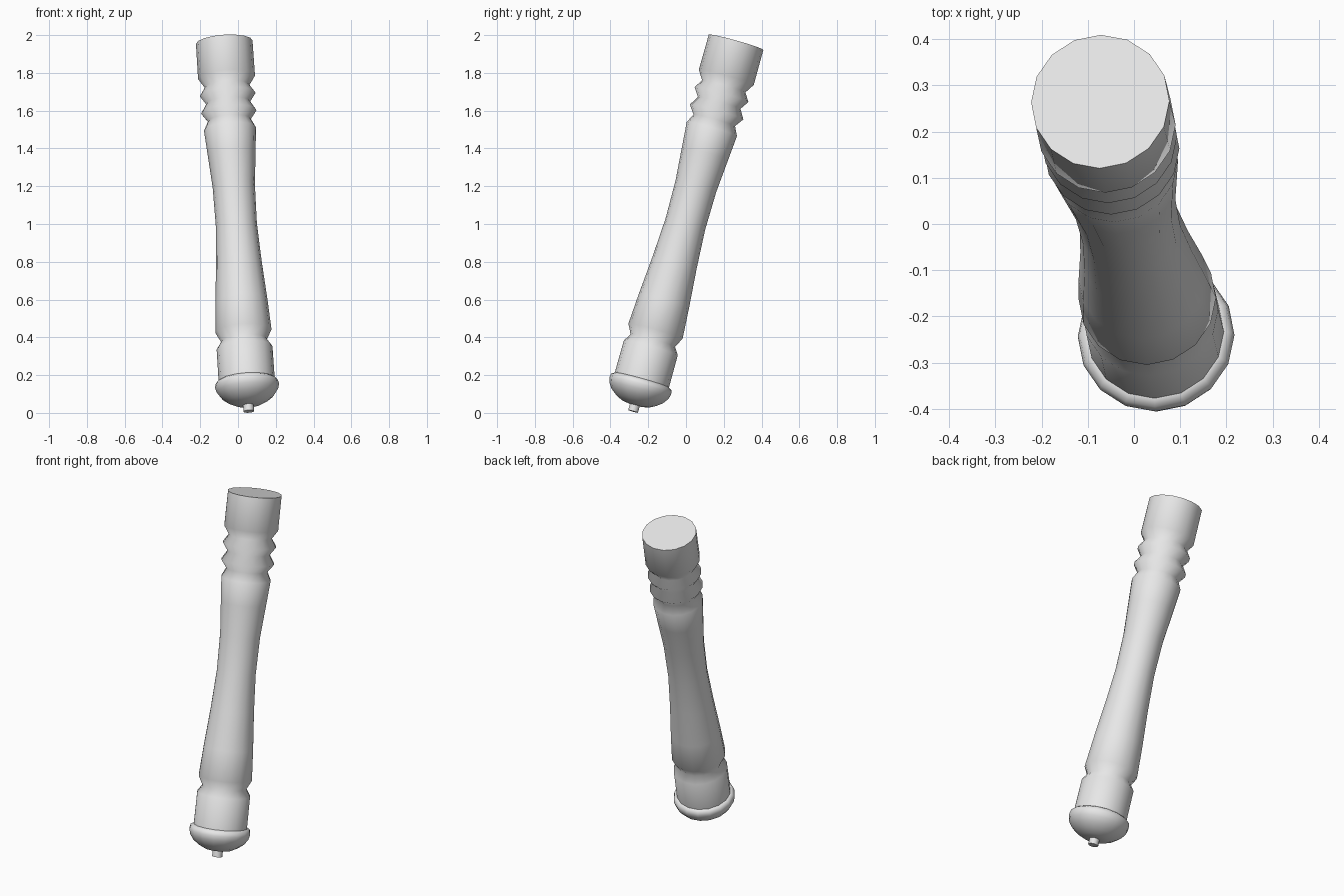
import bpy, bmesh, math
from mathutils import Vector

cube = bpy.data.objects.get("Cube")
if cube:
    bpy.data.objects.remove(cube, do_unlink=True)

# Leaning axis of the whole handle
BASE = Vector((0.057, -0.28, 0.008))
TOP = Vector((-0.073, 0.265, 1.962))
LENGTH = (TOP - BASE).length
TILT = Vector((0, 0, 1)).rotation_difference(TOP - BASE)

grey = bpy.data.materials.new("light_grey")
grey.use_nodes = True
colour = (0.8, 0.8, 0.8, 1)
grey.diffuse_color = colour
grey.node_tree.nodes["Principled BSDF"].inputs["Base Color"].default_value = colour


def lathe(name, profile, sides, sharp):
    """Turned part with closed ends, from (distance along axis, radius) points."""
    bm = bmesh.new()
    rings = []
    for t, r in profile:
        angles = [math.tau * i / sides for i in range(sides)]
        rings.append([bm.verts.new((r * math.cos(a), r * math.sin(a), t)) for a in angles])
    for low, high in zip(rings, rings[1:]):
        for i in range(sides):
            j = (i + 1) % sides
            bm.faces.new((low[i], low[j], high[j], high[i]))
    bm.faces.new(rings[0][::-1])
    bm.faces.new(rings[-1])
    mesh = bpy.data.meshes.new(name)
    bm.to_mesh(mesh)
    bm.free()
    mesh.materials.append(grey)
    obj = bpy.data.objects.new(name, mesh)
    bpy.context.collection.objects.link(obj)
    obj.location = BASE
    obj.rotation_mode = 'QUATERNION'
    obj.rotation_quaternion = TILT
    bpy.ops.object.select_all(action='DESELECT')
    obj.select_set(True)
    bpy.context.view_layer.objects.active = obj
    bpy.ops.object.shade_smooth_by_angle(angle=math.radians(sharp))
    return obj


# Waisted grip with a lower collar and grooved neck
lathe("handle", [
    (0.15, 0.149), (0.35, 0.148), (0.39, 0.122), (0.442, 0.149),
    (0.61, 0.138), (0.82, 0.121), (1.03, 0.109), (1.24, 0.112),
    (1.42, 0.127), (1.555, 0.138), (1.603, 0.114), (1.649, 0.147),
    (1.699, 0.117), (1.745, 0.148), (1.79, 0.119), (1.84, 0.151),
    (LENGTH, 0.15)], 16, 80)

# Rounded end cap
lathe("end_cap", [
    (0.035, 0.035), (0.042, 0.075), (0.06, 0.11), (0.085, 0.142),
    (0.115, 0.163), (0.142, 0.17), (0.162, 0.165), (0.172, 0.15)], 16, 60)

# Small peg under the cap
lathe("peg", [(0, 0.028), (0.06, 0.028)], 10, 50)
